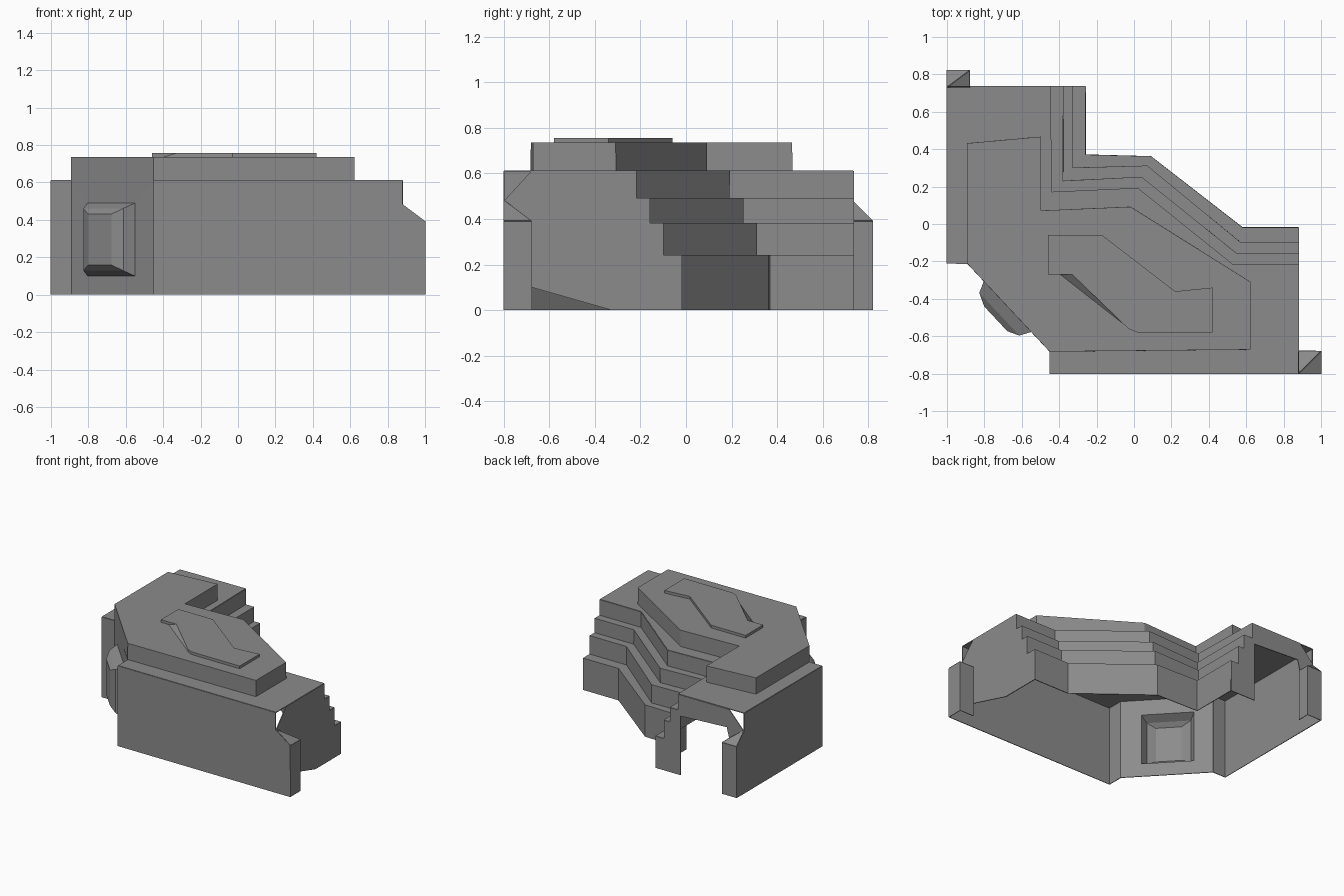
import bpy
import bmesh
from mathutils import Vector

cube = bpy.data.objects.get("Cube")
if cube:
    bpy.data.objects.remove(cube, do_unlink=True)

GREY = (0.26, 0.26, 0.26, 1)
grey = bpy.data.materials.new("concrete grey")
grey.use_nodes = True
grey.diffuse_color = GREY
for node in grey.node_tree.nodes:
    if node.type == 'BSDF_PRINCIPLED':
        node.inputs["Base Color"].default_value = GREY
        node.inputs["Roughness"].default_value = 0.9

ROOF, TOP = 0.61, 0.735


def level(path, z):
    return [(x, y, z) for x, y in path]


def loft(name, rings, closed=False, cap=False, shell=True):
    """Join rings of points with quads; optionally close and cap the last ring."""
    bm = bmesh.new()
    rows = [[bm.verts.new(p) for p in ring] for ring in rings]
    for low, high in zip(rows, rows[1:]):
        count = len(low)
        for i in range(count if closed else count - 1):
            j = (i + 1) % count
            bm.faces.new((low[i], low[j], high[j], high[i]))
    if cap:
        bm.faces.new(rows[-1])
    bmesh.ops.recalc_face_normals(bm, faces=bm.faces)
    mesh = bpy.data.meshes.new(name)
    bm.to_mesh(mesh)
    bm.free()
    mesh.materials.append(grey)
    obj = bpy.data.objects.new(name, mesh)
    bpy.context.collection.objects.link(obj)
    if shell:
        mod = obj.modifiers.new("sheet", 'SOLIDIFY')
        mod.thickness = 0.006
        mod.offset = 0
    return obj


# Stepped terraces along the inner side of the bend
terraces = [
    (0.0, 0.24, [(-.26, .735), (-.26, .37), (.09, .36), (.58, -.02), (.88, -.02)]),
    (0.24, 0.38, [(-.33, .735), (-.33, .30), (.07, .31), (.57, -.10), (.88, -.10)]),
    (0.38, 0.49, [(-.38, .735), (-.38, .23), (.04, .25), (.55, -.16), (.88, -.16)]),
    (0.49, ROOF, [(-.45, .735), (-.44, .17), (.02, .19), (.53, -.22), (.88, -.22)]),
]
rings = []
for low, high, path in terraces:
    rings += [level(path, low), level(path, high)]
loft("terraces", rings)

# Right end wall, following the steps, with a clipped upper corner
right_end = [ring[-1] for ring in rings]
right_end += [(.88, y, z) for y, z in
              ((-.68, ROOF), (-.8, .48), (-.68, .39), (-.68, .10), (-.33, 0))]
loft("right_end_wall", [right_end], cap=True)

# Back end wall of the left wing, with a wide doorway
back_end = [ring[0] for ring in rings]
back_end += [(x, .735, z) for x, z in
             ((-.88, ROOF), (-1, .48), (-.88, .39), (-.86, .47), (-.47, .45), (-.47, 0))]
loft("back_end_wall", [back_end], cap=True)

# Outer walls of the two wings, each ending in a short return at the corner
left_path = [(-1, .73), (-1, -.21), (-.89, -.21)]
front_path = [(-.45, -.68), (-.45, -.8), (.88, -.8)]
loft("left_wall", [level(left_path, 0), level(left_path, ROOF)])
loft("front_wall", [level(front_path, 0), level(front_path, ROOF)])

# Main roof sheet
roof = left_path + front_path + terraces[-1][2][::-1]
loft("main_roof", [level(roof, ROOF)], cap=True)

# Upper storey
upper = [(-.89, .43), (-.89, -.21), (-.45, -.68), (.62, -.67),
         (.62, -.31), (-.02, .09), (-.5, .07), (-.5, .465)]
loft("upper_storey", [level(upper, ROOF), level(upper, TOP)], closed=True, cap=True)

# Raised panel on the roof, with one sloping side
panel = [(-.46, -.06), (-.17, -.06), (.22, -.36), (.42, -.34), (.42, -.58),
         (.02, -.58), (-.03, -.56), (-.33, -.27), (-.46, -.27)]
panel_foot = panel[:7] + [(-.40, -.27)] + panel[8:]
loft("roof_panel", [level(panel_foot, TOP), level(panel, 0.757)],
     closed=True, cap=True, shell=False)

# Low buttresses at the open ends of the wings, their tops falling from one corner
buttresses = {
    "front_buttress": [(.88, -.8), (1, -.8), (1, -.68), (.88, -.68)],
    "left_buttress": [(-1, .73), (-1, .82), (-.88, .82), (-.88, .73)],
}
for name, path in buttresses.items():
    top = [(x, y, z) for (x, y), z in zip(path, (.48, .39, .39, .39))]
    loft(name, [level(path, 0), top])
    loft(name + "_outer_slope", [top[:3]], cap=True)
    loft(name + "_inner_slope", [[top[0], top[2], top[3]]], cap=True)

# Angled corner wall with a bay pushed outwards
start, end = Vector((-.89, -.21, 0)), Vector((-.45, -.68, 0))
along = (end - start).normalized()
outward = Vector((along.y, -along.x, 0))
width = (end - start).length


def wall_rect(s0, s1, z0, z1, depth):
    return [start + along * s + outward * depth + Vector((0, 0, z))
            for s, z in ((s0, z0), (s1, z0), (s1, z1), (s0, z1))]


loft("corner_wall_with_bay", [
    wall_rect(0, width, 0, ROOF, 0),
    wall_rect(.13, .50, .10, .49, 0),
    wall_rect(.16, .47, .13, .46, .06),
    wall_rect(.23, .41, .16, .43, .09),
], closed=True, cap=True)
